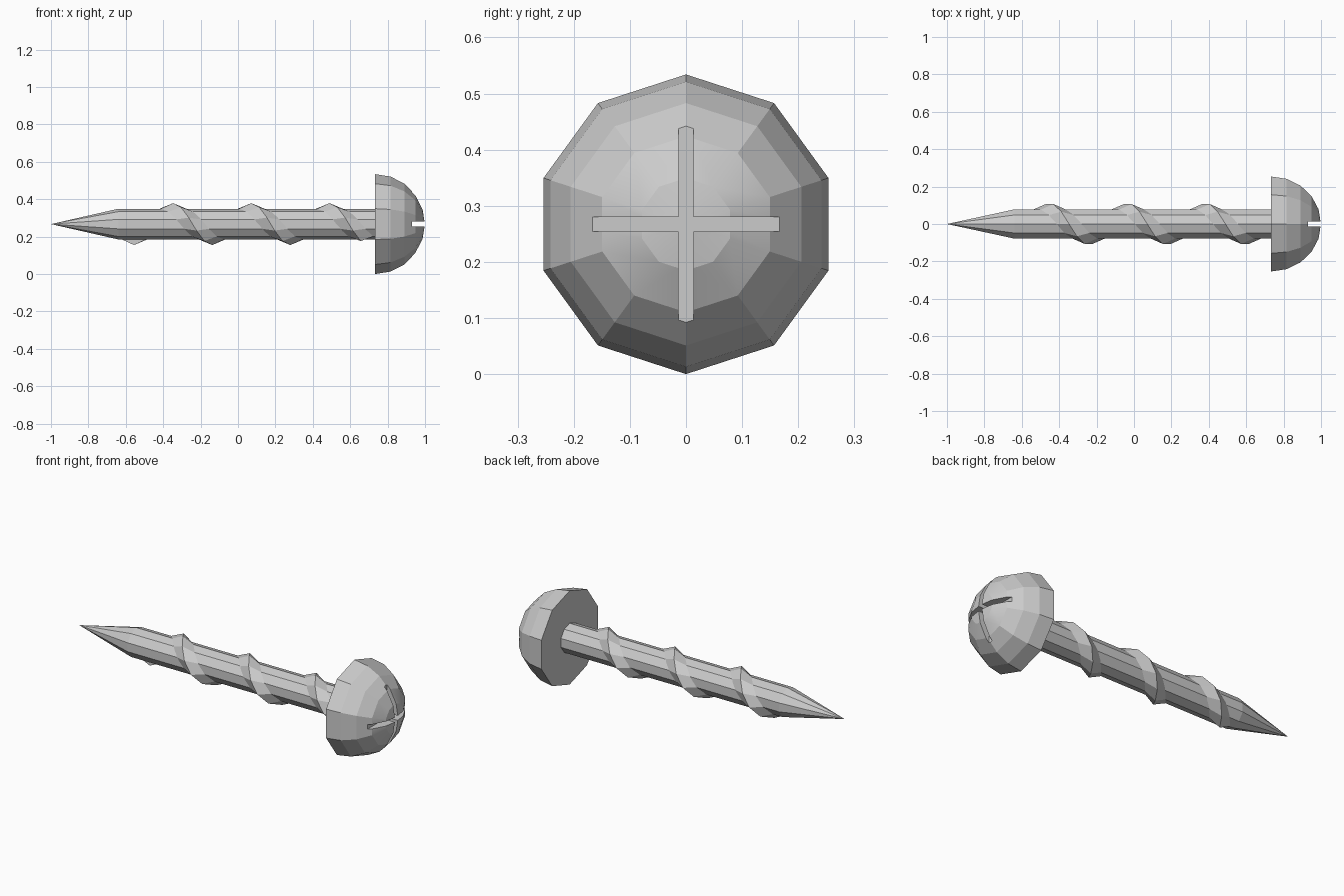
import bpy, bmesh
from math import sin, cos, pi, radians

if "Cube" in bpy.data.objects:
    bpy.data.objects.remove(bpy.data.objects["Cube"])

CZ = 0.267      # height of the screw axis
SIDES = 10


def pt(x, r, a):
    # angle 0 points straight down, growing towards +y
    return (x, r * sin(a), CZ - r * cos(a))


def finish(name, bm, smooth=None):
    bmesh.ops.recalc_face_normals(bm, faces=bm.faces)
    me = bpy.data.meshes.new(name)
    bm.to_mesh(me)
    bm.free()
    ob = bpy.data.objects.new(name, me)
    bpy.context.collection.objects.link(ob)
    if smooth:
        shade(ob, smooth)
    return ob


def select(ob):
    bpy.ops.object.select_all(action='DESELECT')
    ob.select_set(True)
    bpy.context.view_layer.objects.active = ob


def shade(ob, degrees):
    select(ob)
    bpy.ops.object.shade_smooth_by_angle(angle=radians(degrees))


def bridge(bm, a, b, closed=True):
    n = len(a)
    for i in range(n):
        j = (i + 1) % n
        bm.faces.new((a[i], a[j], b[j], b[i]))


def lathe(name, rings, tip_x):
    # rings of (x, radius), flat at the first ring, pointed at tip_x
    bm = bmesh.new()
    loops = [[bm.verts.new(pt(x, r, 2 * pi * i / SIDES)) for i in range(SIDES)]
             for x, r in rings]
    bm.faces.new(loops[0])
    for a, b in zip(loops, loops[1:]):
        bridge(bm, a, b)
    tip = bm.verts.new((tip_x, 0, CZ))
    last = loops[-1]
    for i in range(SIDES):
        bm.faces.new((last[i], last[(i + 1) % SIDES], tip))
    return finish(name, bm)


# Shank with pointed tip
lathe("shank", [(0.734, 0.082), (-0.64, 0.082)], -1.0)

# Half-dome head
R = 0.267
head = lathe("head", [(1 - R + R * sin(radians(t)), R * cos(radians(t)))
                      for t in range(0, 90, 18)], 1.0)

# Cross-shaped drive slot
for name, sy, sz in (("slot_cutter_upright", 0.026, 0.6), ("slot_cutter_level", 0.6, 0.026)):
    bpy.ops.mesh.primitive_cube_add(size=1, location=(1.031, 0, CZ))
    cutter = bpy.context.object
    cutter.name = name
    cutter.scale = (0.2, sy, sz)
    cutter.hide_render = True
    bpy.context.view_layer.update()
    mod = head.modifiers.new("slot", 'BOOLEAN')
    mod.operation = 'DIFFERENCE'
    mod.solver = 'EXACT'
    mod.object = cutter
    select(head)
    bpy.ops.object.modifier_apply(modifier=mod.name)
    bpy.data.objects.remove(cutter)
shade(head, 17)

# Helical thread with a triangular section
bm = bmesh.new()
PITCH, START, STEPS = 0.418, -0.556, 29
sections = []
for k in range(STEPS + 1):
    a = 2 * pi * k / SIDES
    x = START + PITCH * k / SIDES
    sections.append([bm.verts.new(pt(x + dx, r, a))
                     for dx, r in ((-0.08, 0.075), (0, 0.112), (0.08, 0.075))])
for a, b in zip(sections, sections[1:]):
    bridge(bm, a, b)
bm.faces.new(sections[0])
bm.faces.new(sections[-1])
finish("thread", bm, 30)
